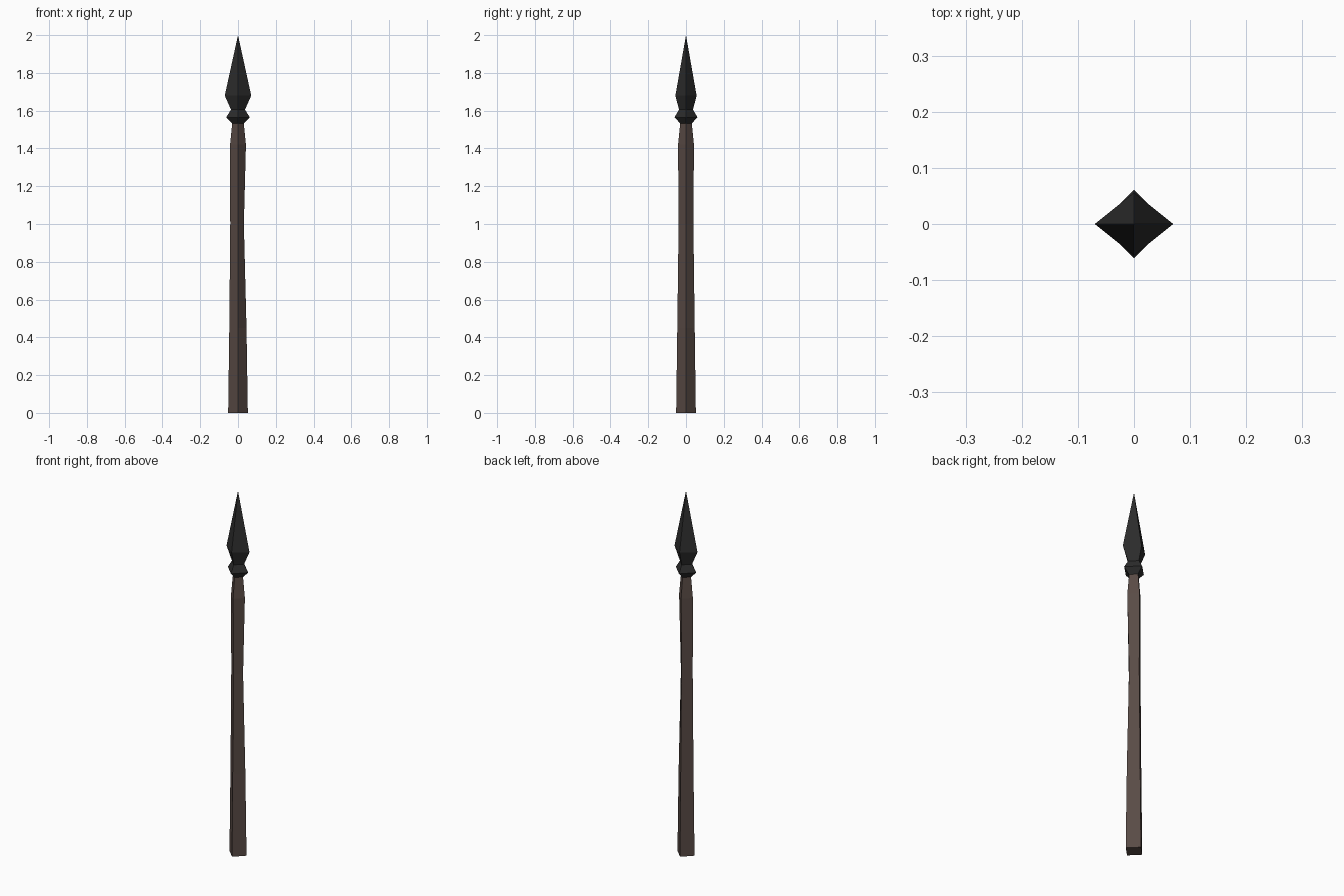
import bpy, bmesh

if "Cube" in bpy.data.objects:
    bpy.data.objects.remove(bpy.data.objects["Cube"])


def material(name, color):
    m = bpy.data.materials.new(name)
    m.diffuse_color = (*color, 1)
    m.use_nodes = True
    m.node_tree.nodes["Principled BSDF"].inputs["Base Color"].default_value = m.diffuse_color
    return m


def diamond_loft(name, rings, mat, tip=None):
    """Loft four-sided rings given as (z, right, left, y radius)."""
    bm = bmesh.new()
    loops = [[bm.verts.new(p) for p in
              ((r, 0, z), (0, y, z), (-l, 0, z), (0, -y, z))]
             for z, r, l, y in rings]
    for a, b in zip(loops, loops[1:]):
        for i in range(4):
            j = (i + 1) % 4
            bm.faces.new((a[i], a[j], b[j], b[i]))
    bm.faces.new(loops[0][::-1])
    top = loops[-1]
    if tip:
        point = bm.verts.new((0, 0, tip))
        for i in range(4):
            bm.faces.new((top[i], top[(i + 1) % 4], point))
    else:
        bm.faces.new(top)
    bmesh.ops.recalc_face_normals(bm, faces=bm.faces[:])
    mesh = bpy.data.meshes.new(name)
    bm.to_mesh(mesh)
    bm.free()
    mesh.materials.append(mat)
    ob = bpy.data.objects.new(name, mesh)
    bpy.context.collection.objects.link(ob)
    return ob


wood = material("dark_wood", (0.10, 0.07, 0.06))
iron = material("black_iron", (0.025, 0.025, 0.025))

# Wooden shaft, slightly worn on one side, tapered into the head
diamond_loft("shaft", [
    (0.0, 0.052, 0.052, 0.052),
    (0.45, 0.045, 0.046, 0.046),
    (1.0, 0.031, 0.041, 0.039),
    (1.42, 0.042, 0.042, 0.042),
    (1.54, 0.030, 0.030, 0.030)], wood)

# Iron head: collar, neck and flattened blade
diamond_loft("spear_head", [
    (1.53, 0.028, 0.028, 0.028),
    (1.565, 0.062, 0.062, 0.061),
    (1.605, 0.037, 0.037, 0.037),
    (1.68, 0.070, 0.070, 0.056)], iron, tip=2.0)
